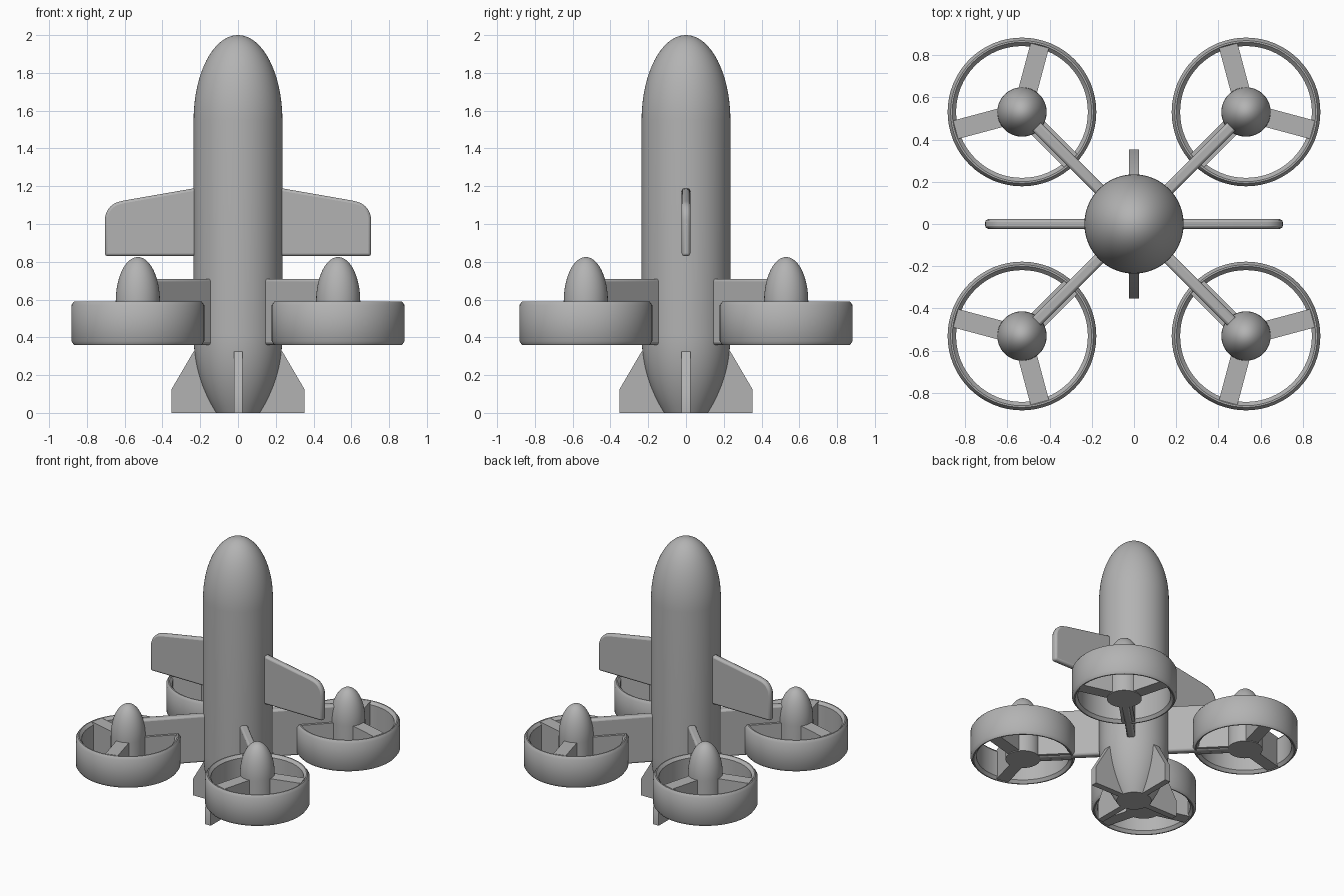
import bpy, bmesh
from math import sin, cos, pi, radians
from mathutils import Matrix, Vector

cube = bpy.data.objects.get("Cube")
if cube:
    bpy.data.objects.remove(cube, do_unlink=True)

grey = bpy.data.materials.new("hull_grey")
grey.use_nodes = True
colour = (0.45, 0.45, 0.45, 1)
grey.diffuse_color = colour
grey.node_tree.nodes["Principled BSDF"].inputs["Base Color"].default_value = colour


def finish(name, bm, matrix=Matrix(), bevel=0, smooth=True):
    """Turn a bmesh into a placed, shaded object."""
    bmesh.ops.recalc_face_normals(bm, faces=bm.faces)
    mesh = bpy.data.meshes.new(name)
    bm.to_mesh(mesh)
    bm.free()
    mesh.materials.append(grey)
    obj = bpy.data.objects.new(name, mesh)
    bpy.context.collection.objects.link(obj)
    obj.matrix_world = matrix
    if bevel:
        mod = obj.modifiers.new("edge_bevel", "BEVEL")
        mod.width, mod.segments, mod.limit_method = bevel, 2, "ANGLE"
        mod.angle_limit = radians(40)
    if smooth:
        bpy.ops.object.select_all(action="DESELECT")
        obj.select_set(True)
        bpy.context.view_layer.objects.active = obj
        bpy.ops.object.shade_smooth_by_angle(angle=radians(35))
    return obj


def lathe(name, profile, matrix=Matrix(), closed=False, steps=64):
    """Spin (radius, z) points round the z axis."""
    bm = bmesh.new()
    verts = [bm.verts.new((r, 0, z)) for r, z in profile]
    pairs = list(zip(verts, verts[1:] + verts[:1]))
    edges = [bm.edges.new(p) for p in (pairs if closed else pairs[:-1])]
    bmesh.ops.spin(bm, geom=verts + edges, cent=(0, 0, 0), axis=(0, 0, 1),
                   angle=2 * pi, steps=steps)
    bmesh.ops.remove_doubles(bm, verts=bm.verts, dist=1e-5)
    return finish(name, bm, matrix)


def plate(name, outline, thick, matrix=Matrix(), bevel=0):
    """Extrude an (x, z) outline to a plate centred on y = 0."""
    bm = bmesh.new()
    face = bm.faces.new([bm.verts.new((x, -thick / 2, z)) for x, z in outline])
    new = bmesh.ops.extrude_face_region(bm, geom=[face])["geom"]
    bmesh.ops.translate(bm, vec=(0, thick, 0),
                        verts=[g for g in new if isinstance(g, bmesh.types.BMVert)])
    return finish(name, bm, matrix, bevel)


def quarter(radius, height, base, n=16):
    """Points of an elliptic dome, from its rim to its tip."""
    return [(radius * cos(i * pi / 2 / n), base + height * sin(i * pi / 2 / n))
            for i in range(n)] + [(0, base + height)]


def turn(angle):
    return Matrix.Rotation(radians(angle), 4, "Z")


# Fuselage: flat-ended boat tail, straight barrel, elliptic nose
R = 0.235
tail = [(0, 0)] + [(R * (1 - 0.5 * (1 - t / 12) ** 2.2), 0.42 * t / 12) for t in range(12)]
lathe("fuselage", tail + [(R, 0.42)] + quarter(R, 0.45, 1.55, 24))

# Wings with a rounded upper tip
tip = [(0.61 + 0.095 * cos(a * pi / 16), 1.02 + 0.10 * sin(a * pi / 16)) for a in range(8)]
wing = [(0.1, 0.83), (0.705, 0.83)] + tip + [(0.6, 1.125), (0.1, 1.212)]
for side, angle in (("left", 0), ("right", 180)):
    plate(side + "_wing", wing, 0.045, turn(angle), 0.014)

# Tail fins
fin = [(0.05, 0), (0.352, 0), (0.352, 0.125), (0.235, 0.325), (0.05, 0.325)]
for i, side in enumerate(("left", "back", "right", "front")):
    plate(side + "_fin", fin, 0.045, turn(90 * i))

# Ducted fans on diagonal arms
LOW, HIGH, REACH = 0.36, 0.59, 0.75
ring = [(0.312, LOW + 0.02), (0.33, LOW), (0.338, LOW), (0.352, LOW + 0.02),
        (0.352, HIGH - 0.02), (0.338, HIGH), (0.33, HIGH), (0.312, HIGH - 0.02)]
hub = [(0, LOW), (0.117, LOW)] + quarter(0.117, 0.235, HIGH)
arm = [(0.1, LOW), (REACH, LOW), (REACH, 0.71), (0.1, 0.71)]
vane = [(0.05, LOW + 0.005), (0.325, LOW + 0.005), (0.325, HIGH), (0.05, HIGH)]
for i, corner in enumerate(("back_left", "back_right", "front_right", "front_left")):
    spot = turn(45 + 90 * i) @ Matrix.Translation(Vector((REACH, 0, 0)))
    plate(corner + "_arm", arm, 0.055, turn(45 + 90 * i), 0.014)
    lathe(corner + "_duct", ring, spot, closed=True)
    lathe(corner + "_hub", hub, spot, steps=40)
    for k, angle in enumerate((60, 180, 300)):
        plate(f"{corner}_vane_{k + 1}", vane, 0.09, spot @ turn(angle))
